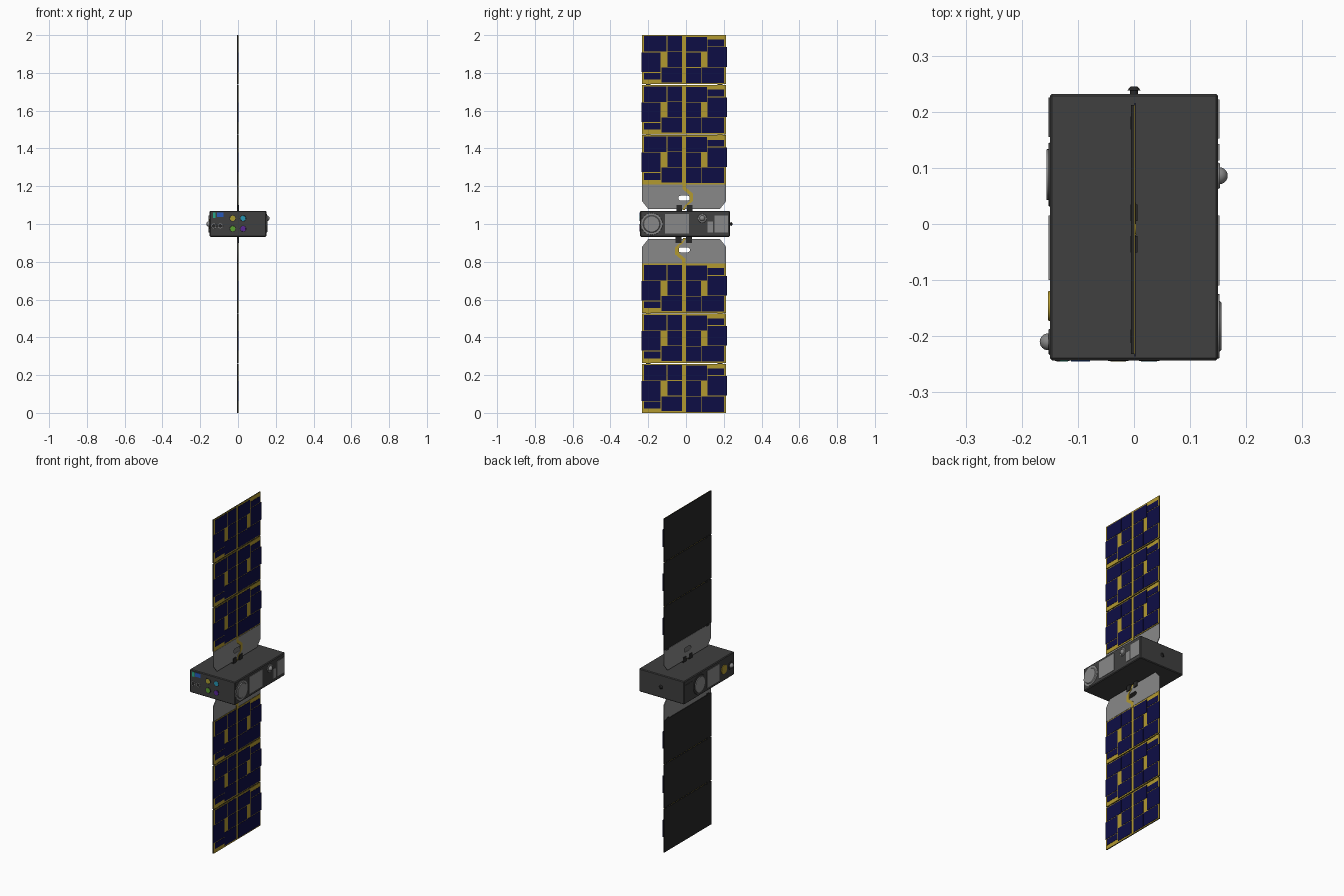
import bpy
import bmesh
from math import pi, cos, sin
from mathutils import Matrix, Vector

cube = bpy.data.objects.get("Cube")
if cube:
    bpy.data.objects.remove(cube, do_unlink=True)


def material(name, r, g, b):
    m = bpy.data.materials.new(name)
    m.use_nodes = True
    m.diffuse_color = (r, g, b, 1)
    m.node_tree.nodes["Principled BSDF"].inputs["Base Color"].default_value = (r, g, b, 1)
    return m


DARK = material("dark_metal", 0.05, 0.05, 0.05)
BLACK = material("black_backing", 0.02, 0.02, 0.02)
GREY = material("grey_metal", 0.25, 0.25, 0.25)
GOLD = material("gold_foil", 0.45, 0.32, 0.03)
NAVY = material("solar_cell", 0.004, 0.004, 0.06)
YELLOW = material("yellow_glass", 0.4, 0.33, 0.03)
CYAN = material("cyan_glass", 0.02, 0.3, 0.45)
GREEN = material("green_glass", 0.1, 0.35, 0.03)
PURPLE = material("purple_glass", 0.1, 0.02, 0.3)
BLUE = material("blue_glass", 0.02, 0.1, 0.5)
TEAL = material("teal_glass", 0.02, 0.4, 0.25)

# Rotations that point local z outward from each side of the body
OUT = {"+x": (0, pi / 2, 0), "-x": (0, -pi / 2, 0), "+y": (-pi / 2, 0, 0), "-y": (pi / 2, 0, 0)}


def box(name, lo, hi, mat, bevel=0):
    lo, hi = Vector(lo), Vector(hi)
    bpy.ops.mesh.primitive_cube_add(size=1, location=(lo + hi) / 2)
    ob = bpy.context.object
    ob.name = name
    ob.data.transform(Matrix.Diagonal((*(hi - lo), 1)))
    ob.data.materials.append(mat)
    if bevel:
        mod = ob.modifiers.new("bevel", "BEVEL")
        mod.width, mod.segments = bevel, 1
    return ob


def disc(name, base, r1, r2, depth, side, mat):
    """Truncated cone standing on base and pointing out of one side."""
    bpy.ops.mesh.primitive_cone_add(vertices=32, radius1=r1, radius2=r2, depth=depth, rotation=OUT[side])
    ob = bpy.context.object
    ob.name = name
    ob.data.transform(Matrix.Translation((0, 0, depth / 2)))
    ob.location = base
    ob.data.materials.append(mat)
    bpy.ops.object.shade_smooth_by_angle()
    return ob


def ball(name, centre, r, mat):
    bpy.ops.mesh.primitive_uv_sphere_add(segments=24, ring_count=12, radius=r, location=centre)
    ob = bpy.context.object
    ob.name = name
    ob.data.materials.append(mat)
    bpy.ops.object.shade_smooth()


def plate(name, outlines, thickness, x, mat):
    """Flat plate in the yz plane; outlines after the first are holes."""
    cu = bpy.data.curves.new(name, "CURVE")
    cu.dimensions, cu.fill_mode, cu.extrude = "2D", "BOTH", thickness / 2
    for pts in outlines:
        sp = cu.splines.new("POLY")
        sp.points.add(len(pts) - 1)
        for p, (u, v) in zip(sp.points, pts):
            p.co = (u, v, 0, 1)
        sp.use_cyclic_u = True
    cu.materials.append(mat)
    ob = bpy.data.objects.new(name, cu)
    bpy.context.collection.objects.link(ob)
    ob.matrix_world = Matrix(((0, 0, 1, x), (1, 0, 0, 0), (0, 1, 0, 0), (0, 0, 0, 1)))
    return ob


# Main body
box("body", (-0.15, -0.243, 0.932), (0.15, 0.232, 1.07), DARK, 0.004)

# Instruments on the left side
disc("large_dish", (0.149, -0.182, 1.0), 0.058, 0.057, 0.003, "+x", GREY)
disc("large_dish_cap", (0.15, -0.182, 1.0), 0.048, 0.042, 0.006, "+x", GREY)
box("left_square_plate", (0.145, -0.11, 0.95), (0.152, 0.015, 1.052), GREY)
box("left_small_plate", (0.145, 0.113, 0.955), (0.152, 0.143, 1.012), GREY)
box("left_tall_plate", (0.145, 0.152, 0.955), (0.152, 0.222, 1.045), GREY)
disc("left_ball_seat", (0.149, 0.086, 1.03), 0.024, 0.022, 0.004, "+x", GREY)
ball("left_ball", (0.152, 0.086, 1.03), 0.015, GREY)

# Instruments on the right side
disc("right_dish", (-0.149, 0.088, 1.0), 0.058, 0.056, 0.003, "-x", DARK)
disc("right_dish_cap", (-0.15, 0.088, 1.0), 0.046, 0.045, 0.006, "-x", GREY)
box("right_square_plate", (-0.152, -0.1, 0.95), (-0.145, 0.015, 1.052), GREY)
box("right_end_plate", (-0.152, 0.155, 0.955), (-0.145, 0.225, 1.045), DARK)
disc("gold_port", (-0.149, -0.146, 1.0), 0.027, 0.026, 0.004, "-x", GOLD)
disc("right_ball_seat", (-0.149, -0.21, 1.0), 0.024, 0.022, 0.003, "-x", DARK)
ball("right_ball", (-0.153, -0.21, 1.0), 0.015, GREY)

# Coloured lenses on the front
for name, x, z, mat in (("yellow", -0.028, 1.03, YELLOW), ("cyan", 0.027, 1.03, CYAN),
                        ("green", -0.028, 0.975, GREEN), ("purple", 0.027, 0.975, PURPLE)):
    disc(name + "_lens_rim", (x, -0.242, z), 0.018, 0.018, 0.002, "-y", BLACK)
    disc(name + "_lens", (x, -0.242, z), 0.015, 0.014, 0.003, "-y", mat)

# Small sensor cluster on the front
box("teal_sensor", (-0.132, -0.245, 1.032), (-0.118, -0.24, 1.06), TEAL)
box("blue_sensor", (-0.112, -0.245, 1.036), (-0.078, -0.24, 1.06), BLUE)
for i, x in enumerate((-0.128, -0.094)):
    disc(f"dark_sensor_rim_{i + 1}", (x, -0.242, 0.99), 0.014, 0.013, 0.002, "-y", GREY)
    disc(f"dark_sensor_{i + 1}", (x, -0.242, 0.99), 0.01, 0.01, 0.003, "-y", BLACK)

# Knob on the back
disc("back_knob_stem", (0, 0.231, 1.0), 0.007, 0.007, 0.008, "+y", BLACK)
disc("back_knob_cap", (0, 0.238, 1.0), 0.012, 0.006, 0.007, "+y", BLACK)


# Solar panel mesh: black backing, gold sheet, and cells on the left side only
def panel_mesh():
    bm = bmesh.new()

    def slab(x0, x1, u0, u1, v0, v1, slot):
        m = (Matrix.Translation(((x0 + x1) / 2, (u0 + u1) / 2, (v0 + v1) / 2))
             @ Matrix.Diagonal((x1 - x0, u1 - u0, v1 - v0, 1)))
        verts = bmesh.ops.create_cube(bm, size=1, matrix=m)["verts"]
        for f in {f for v in verts for f in v.link_faces}:
            f.material_index = slot

    slab(-0.005, 0, -0.222, 0.222, -0.13, 0.13, 0)
    slab(0, 0.0015, -0.222, 0.222, -0.13, 0.13, 1)
    cells = ((-0.212, -0.093, 0.042, 0.124), (-0.089, -0.01, 0.044, 0.124),
             (-0.226, -0.124, -0.066, 0.038), (-0.212, -0.124, -0.106, -0.07),
             (-0.12, -0.01, -0.121, -0.042), (-0.089, -0.01, -0.038, 0.04))
    for u0, u1, v0, v1 in cells:
        slab(0.001, 0.003, u0, u1, v0, v1, 2)
        slab(0.001, 0.003, -u1, -u0, -v1, -v0, 2)
    me = bpy.data.meshes.new("solar_panel")
    bm.to_mesh(me)
    bm.free()
    for m in (BLACK, GOLD, NAVY):
        me.materials.append(m)
    return me


# Yoke outline with chamfered inner corners and a rounded slot
yoke = [(-0.222, 0.208), (-0.222, 0.12), (-0.19, 0.08), (0.19, 0.08), (0.222, 0.12), (0.222, 0.208)]
slot = []
for k in range(18):
    a = pi * (k if k < 9 else k - 1) / 8 - pi / 2
    slot.append(((0.018 if k < 9 else -0.018) + 0.013 * cos(a), 0.137 + 0.013 * sin(a)))
cable = [(-0.008, 0.215), (-0.008, 0.185), (0.028, 0.155), (0.028, 0.118), (0.006, 0.1), (0.006, 0.075),
         (-0.01, 0.075), (-0.01, 0.107), (0.035, 0.112), (0.048, 0.125), (0.048, 0.16), (0.01, 0.192), (0.01, 0.215)]
cable = cable[:6] + cable[6:7] + cable[8:]

# Two wings, the lower one turned half round about x
shared_panel = panel_mesh()
for side, turn in (("upper", 0), ("lower", pi)):
    place = Matrix.Translation((0, -0.01, 1)) @ Matrix.Rotation(turn, 4, "X")
    if turn:
        # Keep the cells facing the same side after the turn
        assert (place.to_3x3() @ Vector((1, 0, 0))).x > 0
    parts = [plate(side + "_yoke", [yoke, slot], 0.005, -0.0015, GREY),
             plate(side + "_cable", [cable], 0.003, 0.002, GOLD)]
    for i in range(3):
        ob = bpy.data.objects.new(f"{side}_solar_panel_{i + 1}", shared_panel)
        bpy.context.collection.objects.link(ob)
        ob.matrix_world = Matrix.Translation((0, 0, 0.34 + 0.265 * i))
        parts.append(ob)
        # Small hinges on the joint below each panel
        for j, u in enumerate((-0.19, 0.19)):
            z = 0.2075 + 0.265 * i
            parts.append(box(f"{side}_panel_hinge_{i + 1}_{j + 1}", (-0.006, u - 0.012, z - 0.006),
                             (-0.002, u + 0.012, z + 0.006), BLACK))
    # Root hinge blocks joining the yoke to the body
    for j, u in enumerate((-0.026, 0.03)):
        parts.append(box(f"{side}_root_hinge_{j + 1}", (-0.006, u - 0.015, 0.065),
                         (0.006, u + 0.015, 0.1), BLACK))
    bpy.context.view_layer.update()
    for ob in parts:
        ob.matrix_world = place @ ob.matrix_world
